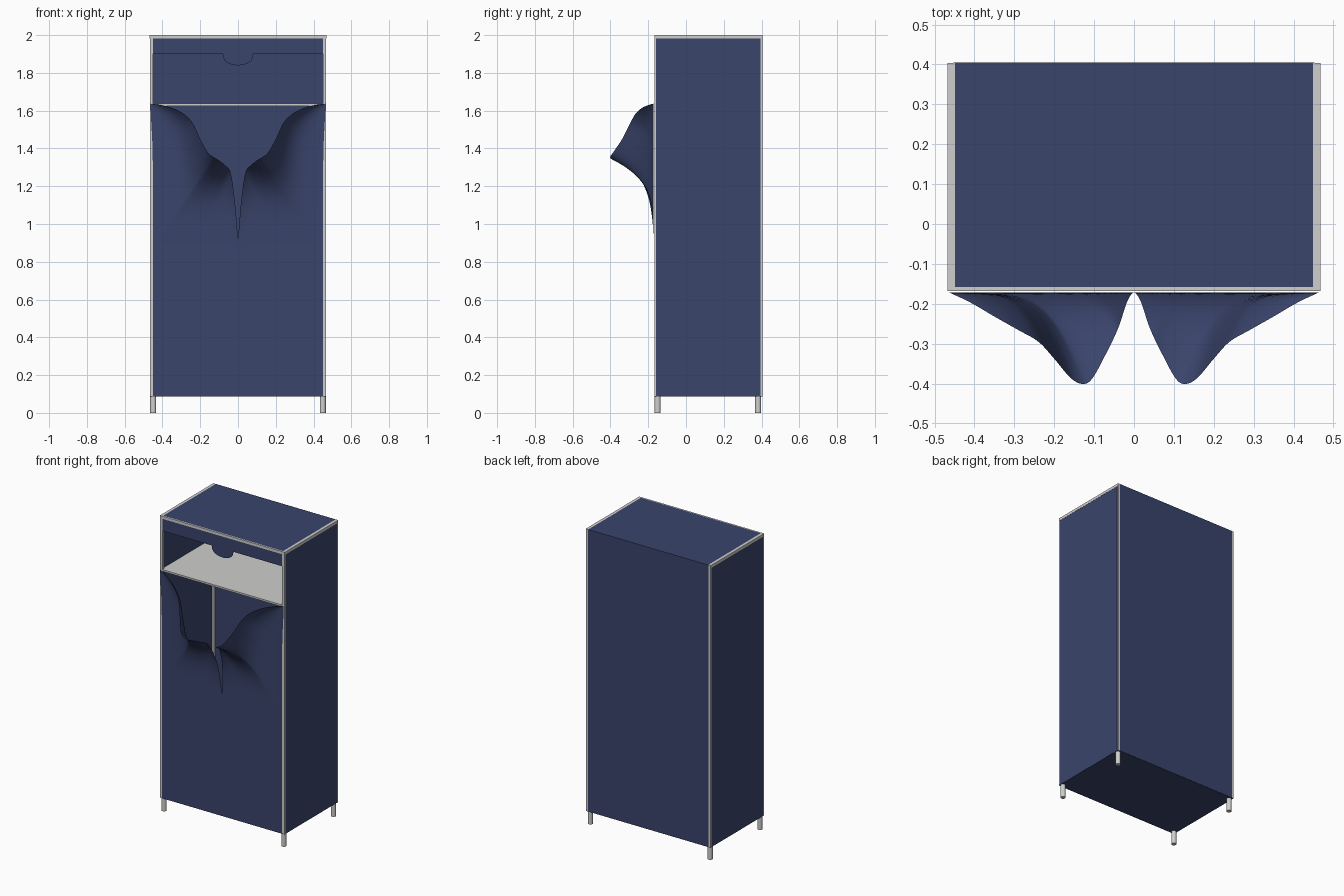
import bpy, bmesh, math
from mathutils import Vector

if "Cube" in bpy.data.objects:
    bpy.data.objects.remove(bpy.data.objects["Cube"])


def material(name, rgb):
    m = bpy.data.materials.new(name)
    m.diffuse_color = (*rgb, 1)
    m.use_nodes = True
    m.node_tree.nodes["Principled BSDF"].inputs["Base Color"].default_value = m.diffuse_color
    return m


BLUE = material("navy fabric", (0.042, 0.058, 0.148))
GREY = material("light grey frame", (0.62, 0.62, 0.61))


def finish(name, bm, mat):
    me = bpy.data.meshes.new(name)
    bm.to_mesh(me)
    bm.free()
    me.materials.append(mat)
    ob = bpy.data.objects.new(name, me)
    bpy.context.collection.objects.link(ob)
    return ob


def box(name, x, y, z, mat):
    """Box from (min, max) pairs on each axis."""
    bm = bmesh.new()
    bmesh.ops.create_cube(bm, size=1)
    for v in bm.verts:
        v.co = [r[0] if c < 0 else r[1] for c, r in zip(v.co, (x, y, z))]
    return finish(name, bm, mat)


X, YF, YB, Z0 = 0.466, -0.168, 0.404, 0.09

# frame posts, round legs, side rails and side panels
for s, side in ((-1, "left"), (1, "right")):
    def span(a, b):
        return tuple(sorted((s * a, s * b)))
    for y0, y1, end in ((YF, YF + 0.018, "front"), (YB - 0.018, YB, "back")):
        box(f"{side}_{end}_post", span(0.449, X), (y0, y1), (Z0, 1.982), GREY)
        bm = bmesh.new()
        bmesh.ops.create_cone(bm, cap_ends=True, segments=24, radius1=0.016, radius2=0.016, depth=Z0)
        bmesh.ops.translate(bm, verts=bm.verts, vec=(s * 0.449, -0.15 if end == "front" else 0.382, Z0 / 2))
        for f in bm.faces:
            f.smooth = len(f.verts) == 4
        finish(f"{side}_{end}_leg", bm, GREY)
    box(f"{side}_top_rail", span(0.449, X + 0.002), (YF, YB), (1.982, 2.0), GREY)
    box(f"{side}_panel", span(X - 0.002, X + 0.001), (YF + 0.009, YB - 0.01), (Z0, 1.982), BLUE)

# front top rail, shelf and remaining fabric panels
box("front_top_rail", (-0.449, 0.449), (YF, YF + 0.01), (1.982, 2.0), GREY)
box("top_panel", (-0.449, 0.449), (YF + 0.01, YB), (1.995, 2.0), BLUE)
box("back_panel", (-0.452, 0.452), (YB - 0.002, YB + 0.001), (Z0, 1.999), BLUE)
box("bottom_panel", (-X, X), (YF, YB), (Z0 - 0.002, Z0 + 0.004), BLUE)
box("shelf", (-0.46, 0.46), (YF + 0.002, YB - 0.004), (1.625, 1.637), GREY)

# valance with a rounded pull tab
bm = bmesh.new()
outline = [(-0.45, 1.982), (-0.45, 1.9)]
outline += [(-0.08 * math.cos(math.pi * i / 20), 1.9 - 0.06 * math.sin(math.pi * i / 20) ** 0.8)
            for i in range(21)]
outline += [(0.45, 1.9), (0.45, 1.982)]
face = bm.faces.new([bm.verts.new((x, YF + 0.001, z)) for x, z in outline])
ext = bmesh.ops.extrude_face_region(bm, geom=[face])
bmesh.ops.translate(bm, verts=[g for g in ext["geom"] if isinstance(g, bmesh.types.BMVert)], vec=(0, 0.003, 0))
bmesh.ops.recalc_face_normals(bm, faces=bm.faces)
finish("valance", bm, BLUE)

# unzipped front curtain: flap edge (x, y, z) paired with flat border (x, z)
YC = -0.172
rows = [
    (-0.463, YC, 1.637, -0.463, 1.63), (-0.41, -0.197, 1.63, -0.461, 1.57),
    (-0.35, -0.232, 1.615, -0.457, 1.50), (-0.29, -0.266, 1.585, -0.453, 1.42),
    (-0.24, -0.295, 1.535, -0.451, 1.32), (-0.20, -0.338, 1.45, -0.451, 1.15),
    (-0.16, -0.385, 1.38, -0.451, 0.98), (-0.13, -0.401, 1.355, -0.451, 0.85),
    (-0.105, -0.388, 1.34, -0.38, 0.85), (-0.07, -0.325, 1.312, -0.29, 0.85),
    (-0.04, -0.262, 1.275, -0.20, 0.85), (-0.02, -0.202, 1.15, -0.11, 0.85),
    (-0.008, -0.178, 1.02, -0.05, 0.85), (0, YC, 0.905, 0, 0.85)]
STEPS, COLS = 6, 28


def catmull(a, b, c, d, t):
    return 0.5 * (2 * b + (c - a) * t + (2 * a - 5 * b + 4 * c - d) * t * t + (3 * b - a - 3 * c + d) * t ** 3)


bm = bmesh.new()
grid = []
last = len(rows) - 1
for i in range(last * STEPS + 1):
    k = min(i // STEPS, last - 1)
    t = i / STEPS - k
    p = catmull(*[Vector(rows[min(max(k + j, 0), last)][:3]) for j in (-1, 0, 1, 2)], t)
    q = Vector(rows[k][3:]).lerp(Vector(rows[k + 1][3:]), t)
    line = []
    for j in range(COLS + 1):
        s = (j / COLS) ** 1.4
        line.append(bm.verts.new((min(p.x + (q.x - p.x) * s, 0), YC + (p.y - YC) * (1 - s) ** 4.5,
                                  p.z + (q.y - p.z) * s)))
    grid.append(line)
for a, b in zip(grid, grid[1:]):
    for j in range(COLS):
        bm.faces.new((a[j], a[j + 1], b[j + 1], b[j]))
# flat lower part of the curtain
lower = [r[-1] for r in grid[7 * STEPS:]]
bm.faces.new([bm.verts.new((0, YC, Z0)), *reversed(lower), bm.verts.new((-0.451, YC, Z0))])
bmesh.ops.recalc_face_normals(bm, faces=bm.faces)
bm.faces.ensure_lookup_table()
if bm.faces[-1].normal.y > 0:
    bmesh.ops.reverse_faces(bm, faces=bm.faces)
for f in bm.faces:
    f.smooth = True
curtain = finish("front_curtain", bm, BLUE)
mod = curtain.modifiers.new("mirror", 'MIRROR')
mod.use_clip = True
